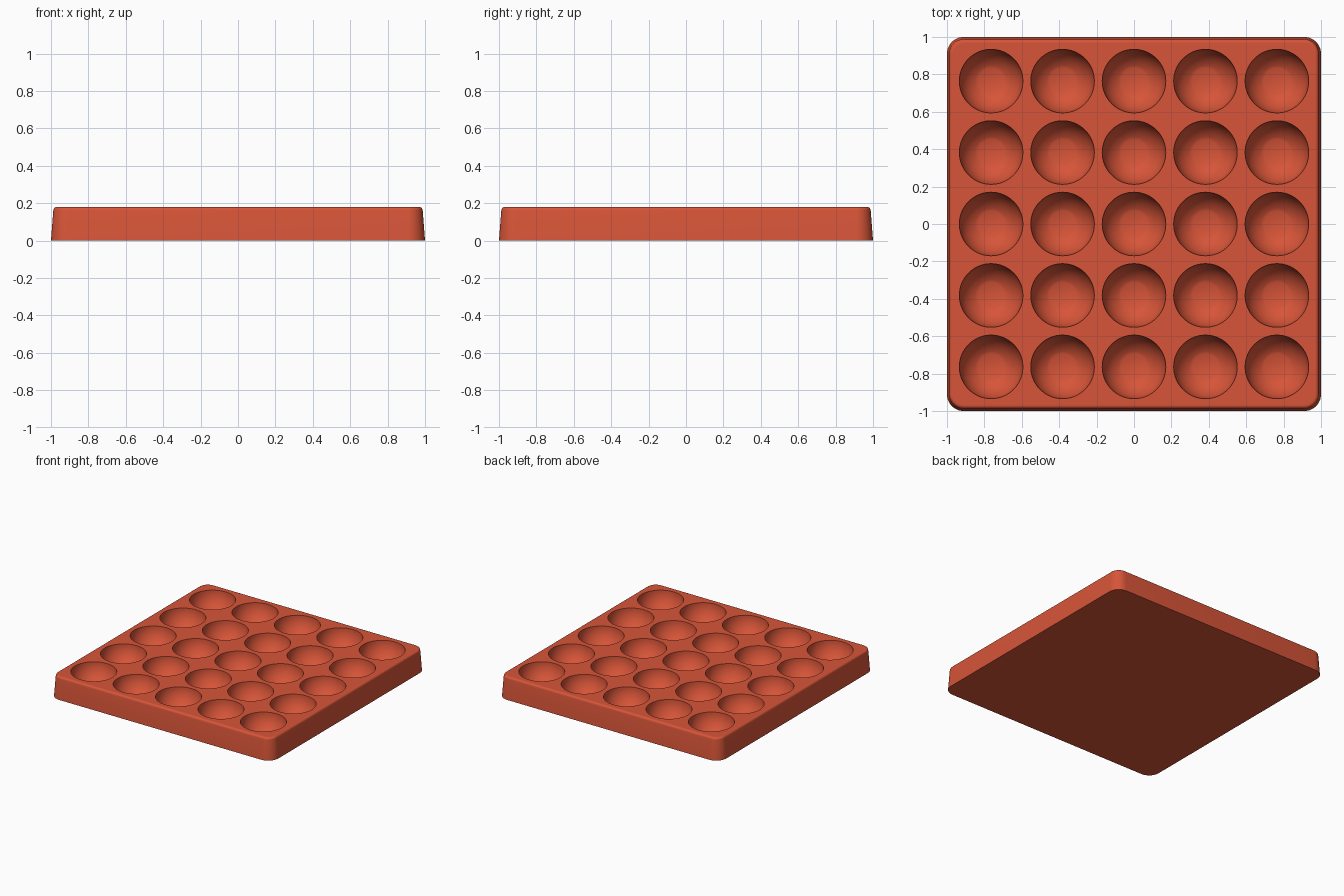
import bpy
import bmesh
from math import sin, cos, pi, radians, asin

cube = bpy.data.objects.get("Cube")
if cube:
    bpy.data.objects.remove(cube, do_unlink=True)

HEIGHT = 0.18
CORNER = 0.09
BOWL_RADIUS = 0.17
FLOOR_RADIUS = 0.07
SPACING = 0.382

clay = bpy.data.materials.new("terracotta red")
clay.use_nodes = True
COLOUR = (0.68, 0.09, 0.04, 1)
clay.diffuse_color = COLOUR
clay.node_tree.nodes["Principled BSDF"].inputs["Base Color"].default_value = COLOUR


def rounded_square(bm, half, z, steps=10):
    """Ring of vertices around a square with rounded corners."""
    radius = CORNER - (1 - half)
    ring = []
    for quarter in range(4):
        for i in range(steps + 1):
            a = (quarter + i / steps) * pi / 2
            sx = 1 if quarter in (0, 3) else -1
            sy = 1 if quarter in (0, 1) else -1
            ring.append(bm.verts.new((sx * (half - radius) + radius * cos(a),
                                      sy * (half - radius) + radius * sin(a), z)))
    return ring


def circle(bm, cx, cy, radius, z, sides=64):
    return [bm.verts.new((cx + radius * cos(2 * pi * i / sides),
                          cy + radius * sin(2 * pi * i / sides), z))
            for i in range(sides)]


def bridge(bm, rings):
    for low, high in zip(rings, rings[1:]):
        for i in range(len(low)):
            j = (i + 1) % len(low)
            bm.faces.new((low[i], low[j], high[j], high[i]))


def ring_edges(bm, ring):
    return [bm.edges.get((ring[i - 1], ring[i])) for i in range(len(ring))]


bm = bmesh.new()

# Tapered outer wall with a softly rounded top edge
lip = 0.018
profile = [(1.0, 0), (0.988, HEIGHT - lip - 0.005)]
for i in range(7):
    a = i / 6 * pi / 2
    profile.append((0.987 - lip * (1 - cos(a)), HEIGHT - lip * (1 - sin(a))))
profile.append((0.964, HEIGHT))
wall = [rounded_square(bm, half, z) for half, z in profile]
bridge(bm, wall)
bm.faces.new(wall[0])

# Five by five round hollows with small flat floors
top_edges = ring_edges(bm, wall[-1])
end = pi / 2 - asin(FLOOR_RADIUS / BOWL_RADIUS)
for col in range(-2, 3):
    for row in range(-2, 3):
        rings = []
        for i in range(13):
            a = end * i / 12
            rings.append(circle(bm, col * SPACING, row * SPACING,
                                BOWL_RADIUS * cos(a), HEIGHT - BOWL_RADIUS * sin(a)))
        bridge(bm, rings)
        bm.faces.new(rings[-1])
        top_edges += ring_edges(bm, rings[0])

# Flat top surface between the hollows
bmesh.ops.triangle_fill(bm, edges=top_edges, use_beauty=True, normal=(0, 0, 1))
bmesh.ops.recalc_face_normals(bm, faces=bm.faces)

mesh = bpy.data.meshes.new("tray")
bm.to_mesh(mesh)
bm.free()
mesh.materials.append(clay)
tray = bpy.data.objects.new("tray", mesh)
bpy.context.collection.objects.link(tray)

bpy.ops.object.select_all(action="DESELECT")
tray.select_set(True)
bpy.context.view_layer.objects.active = tray
bpy.ops.object.shade_smooth_by_angle(angle=radians(35))
